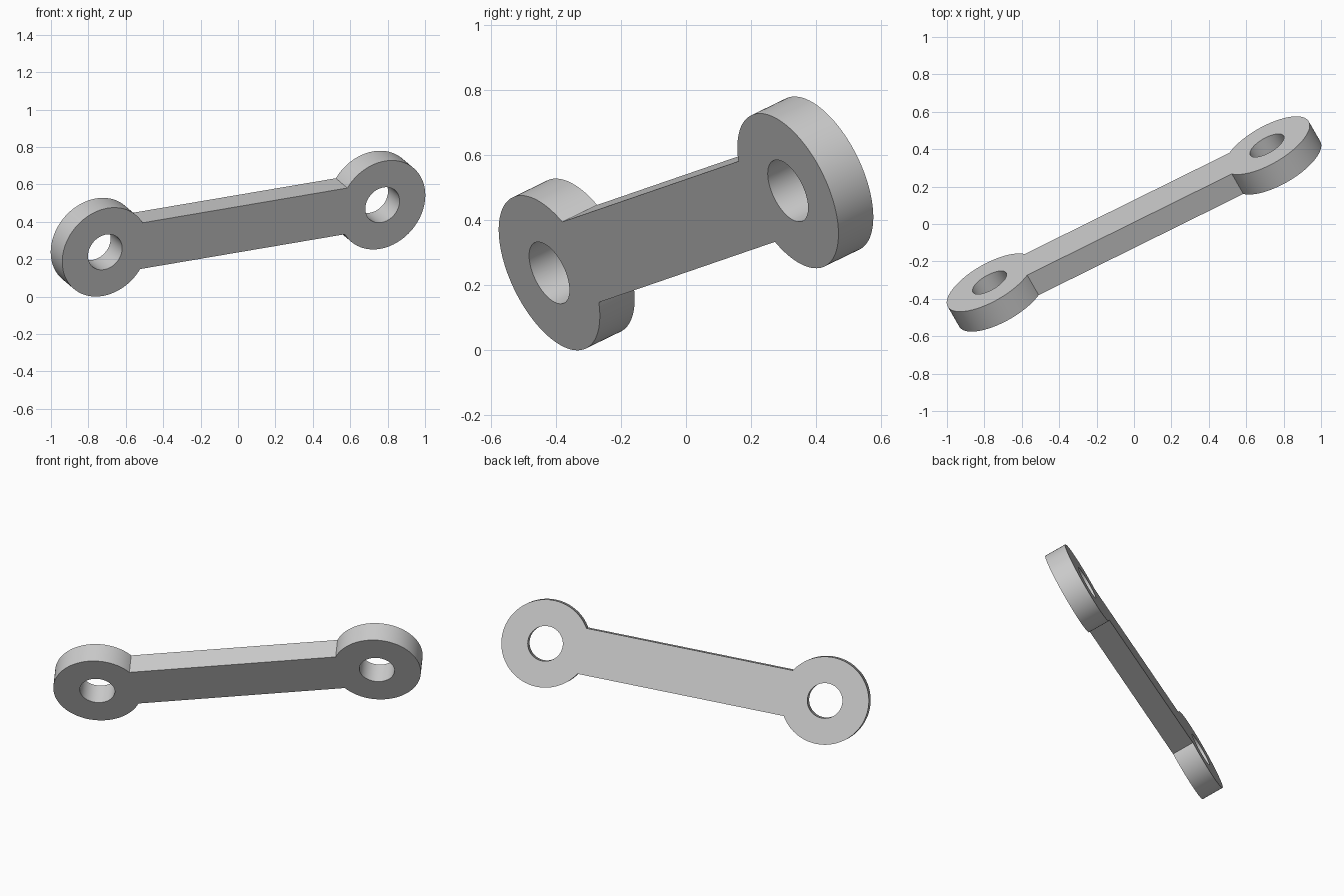
import bpy, bmesh, math
from mathutils import Vector, Matrix

cube = bpy.data.objects.get("Cube")
if cube:
    bpy.data.objects.remove(cube, do_unlink=True)

# Dimensions
EYE_R, HOLE_R = 0.258, 0.103
BAR_HALF, THICK = 0.136, 0.134
half_span = Vector((0.7415, 0.3665, 0.126))   # middle to one eye centre
L = half_span.length
SEG = 96

grey = bpy.data.materials.new("light grey")
grey.use_nodes = True
grey.diffuse_color = (0.6, 0.6, 0.6, 1)
grey.node_tree.nodes["Principled BSDF"].inputs["Base Color"].default_value = (0.6, 0.6, 0.6, 1)


def arc(cx, radius, start, end, steps):
    """Points on a circular arc centred on the long axis."""
    angles = [start + (end - start) * i / steps for i in range(steps + 1)]
    return [(cx + radius * math.cos(a), radius * math.sin(a)) for a in angles]


def add_loop(curve, points):
    spline = curve.splines.new("POLY")
    spline.points.add(len(points) - 1)
    for p, (x, y) in zip(spline.points, points):
        p.co = (x, y, 0, 1)
    spline.use_cyclic_u = True


# Flat profile: two round eyes joined by a straight bar, with pin holes
profile = bpy.data.curves.new("connecting_link", "CURVE")
profile.dimensions = "2D"
profile.fill_mode = "BOTH"
profile.extrude = THICK / 2
neck = math.asin(BAR_HALF / EYE_R)
right_eye = arc(L, EYE_R, neck - math.pi, math.pi - neck, SEG)
left_eye = [(-x, -y) for x, y in right_eye]
add_loop(profile, right_eye + left_eye)
for cx in (L, -L):
    add_loop(profile, arc(cx, HOLE_R, 0, math.tau, SEG)[:-1])

link = bpy.data.objects.new("connecting_link", profile)
bpy.context.collection.objects.link(link)
bpy.ops.object.select_all(action="DESELECT")
link.select_set(True)
bpy.context.view_layer.objects.active = link
bpy.ops.object.convert(target="MESH")
link = bpy.context.object

# Lay the link along its tilted axis
along = half_span.normalized()
normal = Vector((-0.461, 0.798, 0.3875))
normal = (normal - along * normal.dot(along)).normalized()
across = normal.cross(along)
tilt = Matrix((along, across, normal)).transposed().to_4x4()

bm = bmesh.new()
bm.from_mesh(link.data)
bmesh.ops.remove_doubles(bm, verts=bm.verts, dist=0.0005)
bmesh.ops.transform(bm, matrix=tilt, verts=bm.verts)
bmesh.ops.recalc_face_normals(bm, faces=bm.faces)
lowest = min(v.co.z for v in bm.verts)
bmesh.ops.translate(bm, vec=(0, 0, -lowest), verts=bm.verts)
bm.to_mesh(link.data)
bm.free()

link.data.materials.clear()
link.data.materials.append(grey)
bpy.ops.object.shade_smooth_by_angle(angle=math.radians(30))
